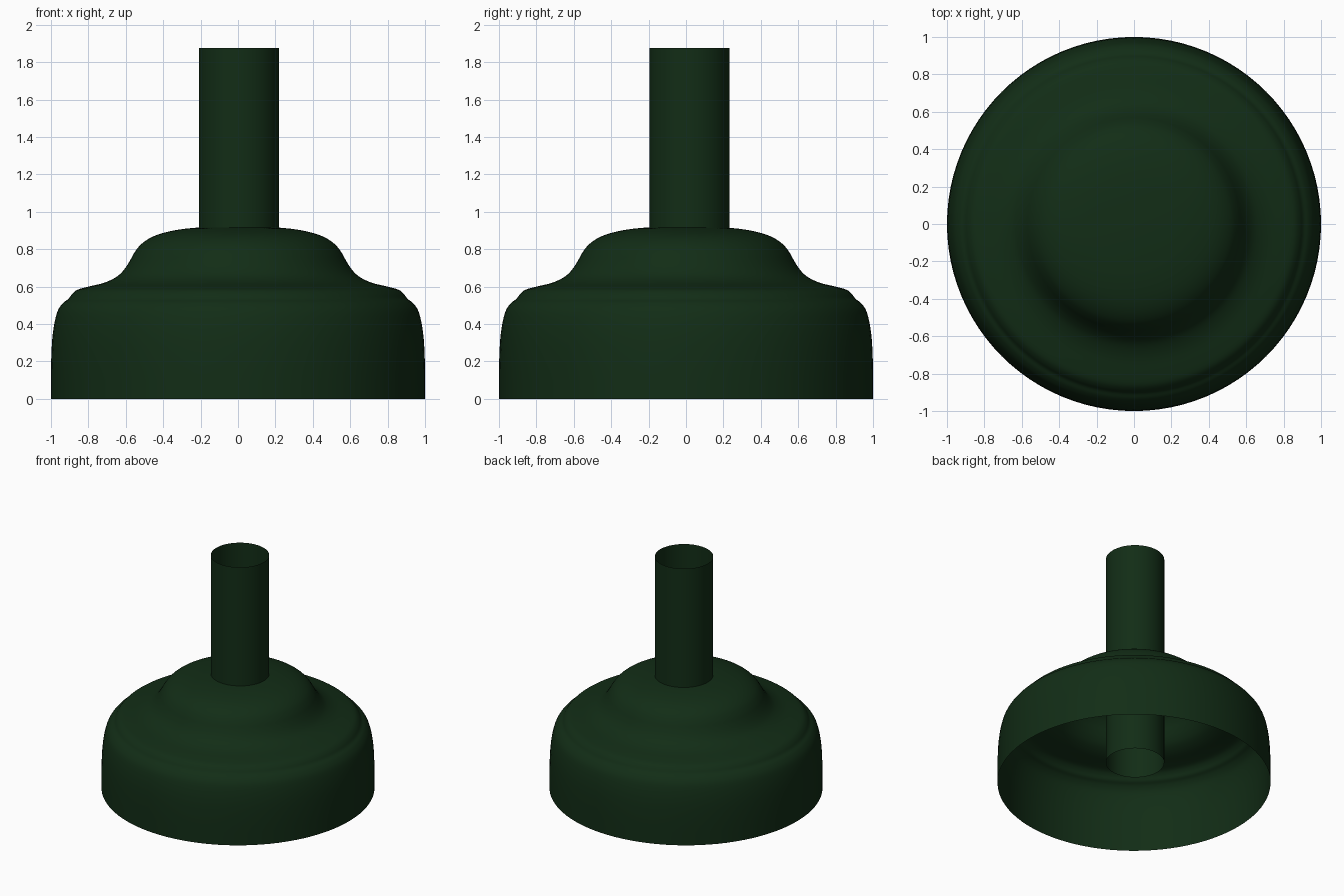
import bpy, bmesh, math
from mathutils import Vector

if "Cube" in bpy.data.objects:
    bpy.data.objects.remove(bpy.data.objects["Cube"])

green = bpy.data.materials.new("dark_green")
green.diffuse_color = (0.006, 0.026, 0.008, 1)
green.use_nodes = True
green.node_tree.nodes["Principled BSDF"].inputs["Base Color"].default_value = green.diffuse_color


def smooth_curve(pts, steps=4):
    """Catmull-Rom curve through the profile points."""
    p = [Vector(q) for q in pts]
    p = [2 * p[0] - p[1]] + p + [Vector((-p[-2].x, p[-2].y))]
    out = []
    for a, b, c, d in zip(p, p[1:], p[2:], p[3:]):
        for i in range(steps):
            t = i / steps
            out.append(0.5 * (2 * b + (c - a) * t + (2 * a - 5 * b + 4 * c - d) * t**2
                              + (3 * b - a - 3 * c + d) * t**3))
    return out + [p[-2]]


def lathe(name, profile, segments, location=(0, 0, 0)):
    """Open surface of revolution about z; profile runs from bottom to top."""
    bm = bmesh.new()
    verts = [bm.verts.new((r, 0, z)) for r, z in profile]
    edges = [bm.edges.new(e) for e in zip(verts, verts[1:])]
    bmesh.ops.spin(bm, geom=verts + edges, cent=(0, 0, 0), axis=(0, 0, 1),
                   angle=2 * math.pi, steps=segments)
    bmesh.ops.remove_doubles(bm, verts=bm.verts, dist=1e-4)
    bm.normal_update()
    # Every wall must face away from the axis
    wall = max(bm.faces, key=lambda f: f.calc_center_median().xy.length)
    if wall.normal.xy.dot(wall.calc_center_median().xy) < 0:
        bmesh.ops.reverse_faces(bm, faces=bm.faces)
    mesh = bpy.data.meshes.new(name)
    bm.to_mesh(mesh)
    bm.free()
    mesh.shade_smooth()
    mesh.materials.append(green)
    obj = bpy.data.objects.new(name, mesh)
    obj.location = location
    bpy.context.collection.objects.link(obj)
    return obj


# Hollow bell: straight skirt, small bead, sloping shoulder and dome
bell_profile = [
    (1.0, 0), (0.999, 0.2), (0.99, 0.35), (0.968, 0.46), (0.938, 0.51),
    (0.907, 0.534), (0.886, 0.562), (0.857, 0.584), (0.80, 0.60),
    (0.715, 0.621), (0.65, 0.652), (0.61, 0.69), (0.58, 0.735),
    (0.555, 0.78), (0.52, 0.825), (0.465, 0.863), (0.39, 0.89),
    (0.28, 0.91), (0.14, 0.92), (0, 0.923)]
lathe("bell", smooth_curve(bell_profile), 96)

# Open tube passing through the dome, slightly off centre
lathe("tube", [(0.214, 0.157), (0.214, 1.875)], 64, (0.005, 0.018, 0))
